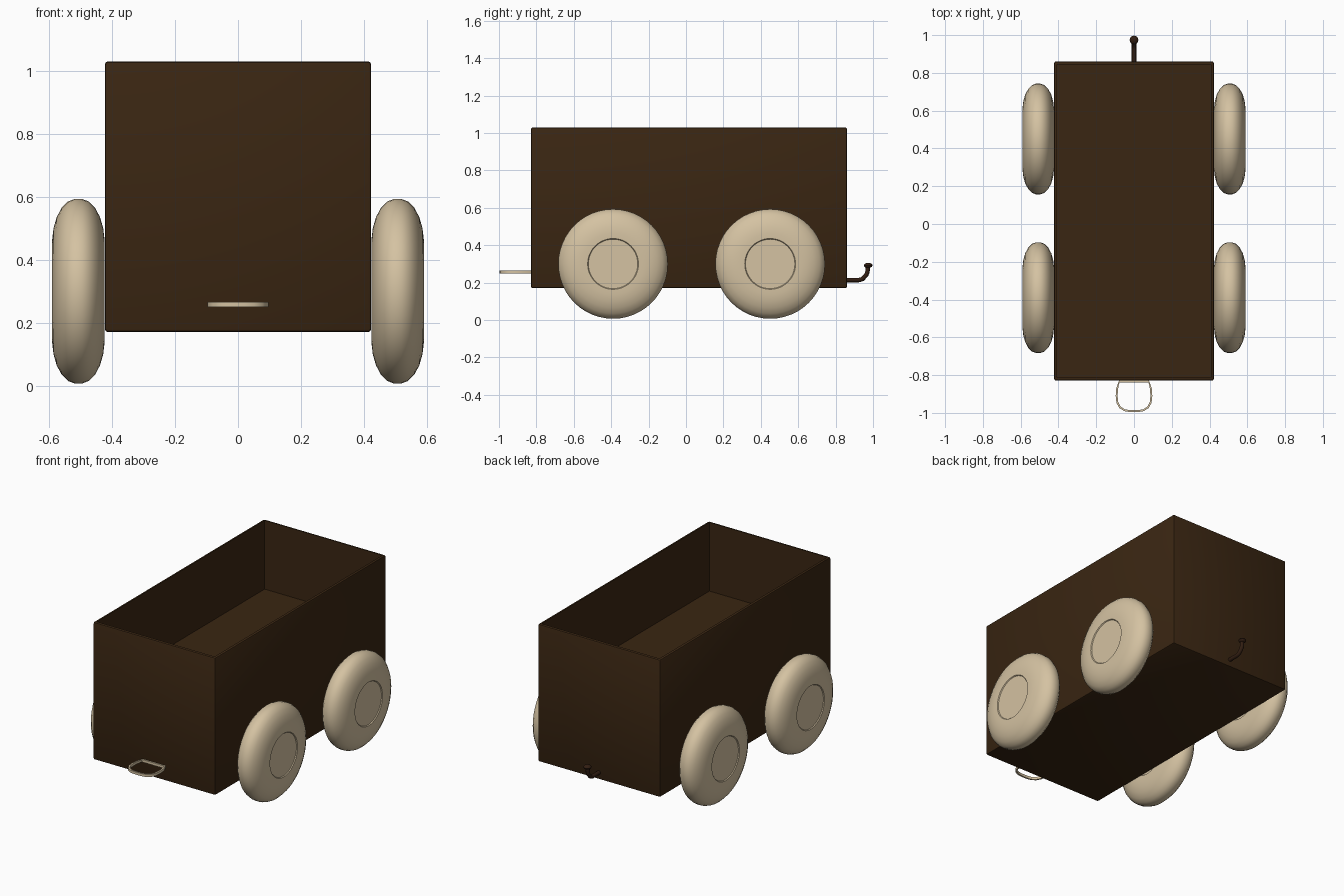
import bpy, bmesh, math
from mathutils import Matrix, Vector

if "Cube" in bpy.data.objects:
    bpy.data.objects.remove(bpy.data.objects["Cube"])


def material(name, rgb):
    m = bpy.data.materials.new(name)
    m.diffuse_color = (*rgb, 1)
    m.use_nodes = True
    m.node_tree.nodes["Principled BSDF"].inputs["Base Color"].default_value = m.diffuse_color
    return m


BROWN = material("dark brown", (0.042, 0.019, 0.006))
BEIGE = material("beige", (0.66, 0.54, 0.36))
IRON = material("hook brown", (0.032, 0.013, 0.006))


def add(name, bm, mat, angle=35):
    bmesh.ops.recalc_face_normals(bm, faces=bm.faces)
    me = bpy.data.meshes.new(name)
    bm.to_mesh(me)
    bm.free()
    me.materials.append(mat)
    ob = bpy.data.objects.new(name, me)
    bpy.context.collection.objects.link(ob)
    bpy.ops.object.select_all(action='DESELECT')
    ob.select_set(True)
    bpy.context.view_layer.objects.active = ob
    bpy.ops.object.shade_smooth_by_angle(angle=math.radians(angle))
    return ob


def sweep(bm, path, ring, side, closed=False):
    """Sweep a cross-section (u along side x tangent, v along side) along a path."""
    n, loops = len(path), []
    for i, p in enumerate(path):
        a = path[(i - 1) % n] if closed or i else p
        b = path[(i + 1) % n] if closed or i < n - 1 else p
        t = (b - a).normalized()
        u = side.cross(t)
        loops.append([bm.verts.new(p + u * r[0] + side * r[1]) for r in ring])
    k = len(ring)
    for i in range(n if closed else n - 1):
        A, B = loops[i], loops[(i + 1) % n]
        for j in range(k):
            bm.faces.new((A[j], A[(j + 1) % k], B[(j + 1) % k], B[j]))
    if not closed:
        bm.faces.new(loops[0])
        bm.faces.new(loops[-1])


# Cart body: bevelled box with a sunken load bed
bm = bmesh.new()
bmesh.ops.create_cube(bm, size=1, matrix=Matrix.Translation((0, 0.016, 0.6))
                      @ Matrix.Diagonal((0.846, 1.69, 0.86, 1)))
bmesh.ops.bevel(bm, geom=bm.edges[:], offset=0.01, segments=2, profile=0.5, affect='EDGES')
top = max(bm.faces, key=lambda f: f.calc_center_median().z + f.calc_area())
bmesh.ops.inset_region(bm, faces=[top], thickness=0.008)
floor = bmesh.ops.extrude_face_region(bm, geom=[top])['geom']
bmesh.ops.translate(bm, vec=(0, 0, -0.43), verts=[v for v in floor if isinstance(v, bmesh.types.BMVert)])
if top.is_valid:
    bmesh.ops.delete(bm, geom=[top], context='FACES_ONLY')
add("cart_body", bm, BROWN)

# Wheels: lathed rounded tyre with a slightly recessed hub disc
HALF = [(0.0, 0.078), (0.132, 0.078), (0.136, 0.083), (0.165, 0.083), (0.2, 0.079),
        (0.235, 0.069), (0.265, 0.053), (0.285, 0.033), (0.293, 0.012)]
PROFILE = HALF + [(r, -x) for r, x in reversed(HALF)]
for side, sx in (("left", -1), ("right", 1)):
    for end, y in (("front", -0.39), ("rear", 0.45)):
        bm = bmesh.new()
        vs = [bm.verts.new((x, 0, r)) for r, x in PROFILE]
        es = [bm.edges.new(p) for p in zip(vs, vs[1:])]
        bmesh.ops.spin(bm, geom=vs + es, cent=(0, 0, 0), axis=(1, 0, 0),
                       angle=2 * math.pi, steps=48, use_duplicate=False)
        bmesh.ops.remove_doubles(bm, verts=bm.verts, dist=0.0005)
        bmesh.ops.translate(bm, vec=(sx * 0.507, y, 0.3), verts=bm.verts)
        add(f"{end}_{side}_wheel", bm, BEIGE)

# Front pull ring: flat D-shaped loop
half = [(0.078, -0.833), (0.089, -0.87), (0.092, -0.91), (0.088, -0.945),
        (0.075, -0.97), (0.05, -0.986), (0.02, -0.991)]
pts = half + [(-x, y) for x, y in reversed(half)]
bm = bmesh.new()
sweep(bm, [Vector((x, y, 0.258)) for x, y in pts],
      [(-0.005, -0.008), (0.005, -0.008), (0.005, 0.008), (-0.005, 0.008)],
      Vector((0, 0, 1)), closed=True)
add("pull_ring", bm, BEIGE)

# Rear hook: bent rod with a flattened knob
bm = bmesh.new()
circle = [(0.012 * math.cos(a * math.pi / 6), 0.012 * math.sin(a * math.pi / 6)) for a in range(12)]
rod = [(0.85, 0.214), (0.925, 0.214), (0.943, 0.219), (0.963, 0.24), (0.97, 0.255), (0.972, 0.29)]
sweep(bm, [Vector((0, y, z)) for y, z in rod], circle, Vector((1, 0, 0)))
bmesh.ops.create_uvsphere(bm, u_segments=16, v_segments=8, radius=0.023,
                          matrix=Matrix.Translation((0, 0.974, 0.292)) @ Matrix.Diagonal((1, 1, 0.6, 1)))
add("rear_hook", bm, IRON)
